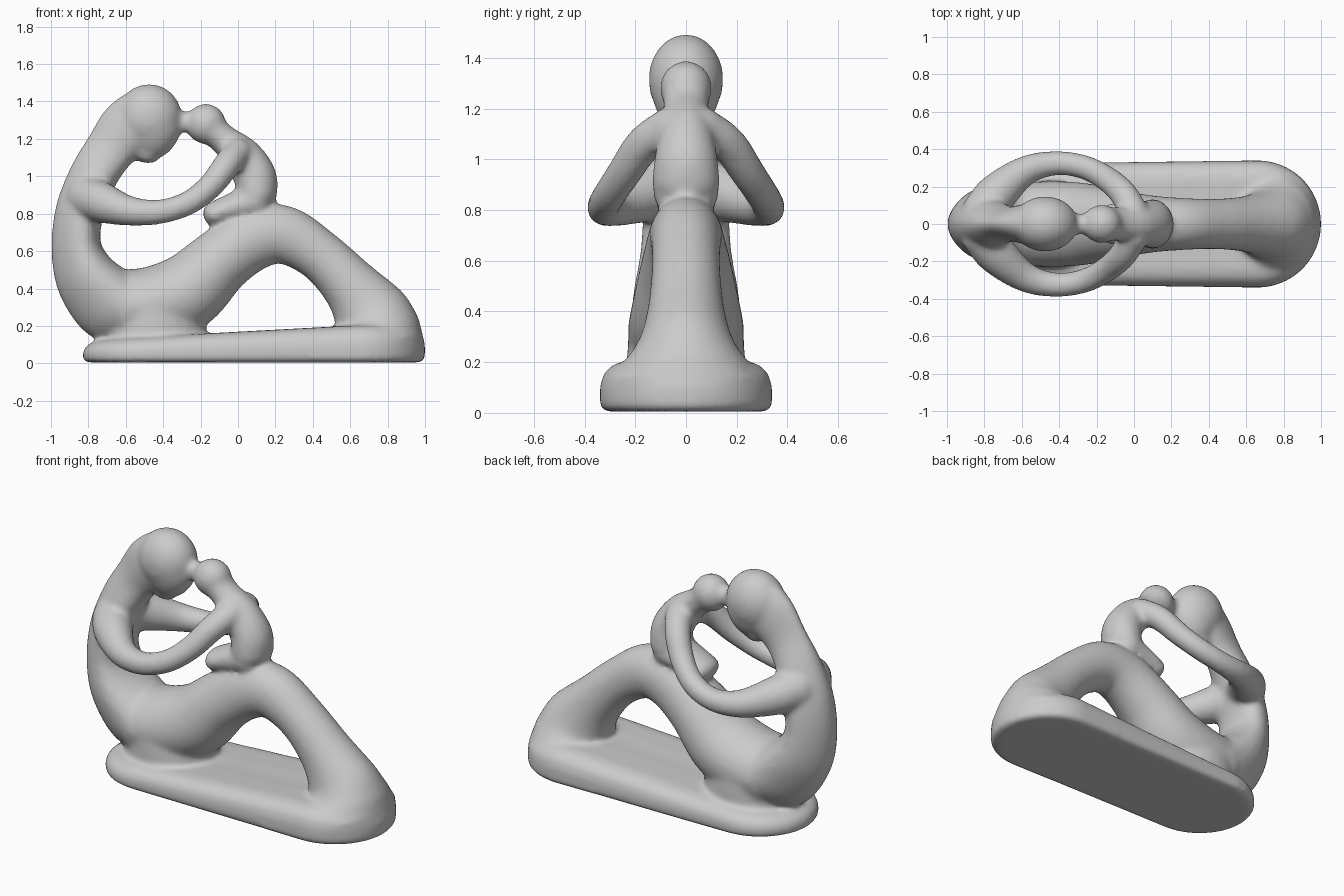
import bpy, bmesh, math
from mathutils import Vector, Matrix

cube = bpy.data.objects.get("Cube")
if cube:
    bpy.data.objects.remove(cube, do_unlink=True)

stone = bpy.data.materials.new("grey_stone")
stone.use_nodes = True
GREY = (0.6, 0.6, 0.6, 1)
stone.diffuse_color = GREY
stone.node_tree.nodes["Principled BSDF"].inputs["Base Color"].default_value = GREY

SIDES = 28
bm = bmesh.new()


def skin(rings):
    """Bridge equal rings of points into a closed shell."""
    loops = [[bm.verts.new(p) for p in ring] for ring in rings]
    for a, b in zip(loops, loops[1:]):
        n = len(a)
        for i in range(n):
            bm.faces.new((a[i], a[(i + 1) % n], b[(i + 1) % n], b[i]))
    bm.faces.new(loops[0][::-1])
    bm.faces.new(loops[-1])


def spline(stations, steps=6):
    """Catmull-Rom samples of position and radii together."""
    p = [Vector(s) for s in stations]
    p = [2 * p[0] - p[1]] + p + [2 * p[-1] - p[-2]]
    out = []
    for a, b, c, d in zip(p, p[1:], p[2:], p[3:]):
        for k in range(steps):
            t = k / steps
            out.append(0.5 * (2 * b + (c - a) * t + (2 * a - 5 * b + 4 * c - d) * t * t
                              + (3 * b - a - 3 * c + d) * t ** 3))
    return out + [p[-2]]


def limb(stations, egg=0):
    """Sweep an oval: stations are x, y, z, depth radius, width radius.
    A positive egg narrows the back of the oval."""
    pts = spline(stations)
    pos = [Vector(q[:3]) for q in pts]
    rings = []

    def ring(c, t, r, w):
        n = t.cross(Vector((0, 1, 0))).normalized()
        b = n.cross(t)
        rings.append([c + n * r * math.cos(a) + b * w * math.sin(a) * (1 - egg * math.cos(a))
                      for a in (i * math.tau / SIDES for i in range(SIDES))])

    last = len(pts) - 1
    caps = [math.radians(d) for d in (80, 55, 28)]
    for i, q in enumerate(pts):
        t = (pos[min(i + 1, last)] - pos[max(i - 1, 0)]).normalized()
        r, w = q[3], q[4]
        bulge = min(r, w, 0.1) * 0.8
        if i == 0:
            for a in caps:
                ring(pos[i] - t * bulge * math.sin(a), t, r * math.cos(a), w * math.cos(a))
        ring(pos[i], t, r, w)
        if i == last:
            for a in reversed(caps):
                ring(pos[i] + t * bulge * math.sin(a), t, r * math.cos(a), w * math.cos(a))
    skin(rings)


def ball(centre, radii):
    m = Matrix.Translation(centre) @ Matrix.Diagonal((*radii, 1))
    bmesh.ops.create_uvsphere(bm, u_segments=32, v_segments=20, radius=1, matrix=m)


# Plinth: long rounded slab that thickens toward the feet
def plinth():
    rings = []
    for inset, h in ((0.02, 0), (0, 0.12), (0, 0.5), (0.015, 0.75), (0.05, 0.93), (0.1, 1), (0.25, 1)):
        ring = []
        for i in range(64):
            a = (i + 0.5) * math.tau / 64
            c, s = math.cos(a), math.sin(a)
            cx, r = (0.66, 0.34) if c > 0 else (-0.505, 0.325)
            x = cx + (r - inset) * c
            ring.append(Vector((x, (r - inset) * s, 0.005 + h * min(0.2, 0.175 + 0.076 * x))))
        rings.append(ring)
    skin(rings)


plinth()

# Mother: torso and neck
limb([(-0.58, 0, 0.26, 0.17, 0.22), (-0.69, 0, 0.32, 0.2, 0.21), (-0.81, 0, 0.46, 0.17, 0.2),
      (-0.865, 0, 0.63, 0.133, 0.175), (-0.845, 0, 0.82, 0.13, 0.16), (-0.775, 0, 1.0, 0.13, 0.125),
      (-0.69, 0, 1.135, 0.135, 0.092), (-0.6, 0, 1.245, 0.157, 0.105), (-0.52, 0, 1.32, 0.152, 0.13)],
     egg=0.28)

# Mother: head tapering to the chin
ball((-0.475, 0, 1.315), (0.175, 0.148, 0.178))
limb([(-0.465, 0, 1.32, 0.165, 0.142), (-0.465, 0, 1.25, 0.16, 0.135), (-0.478, 0, 1.18, 0.13, 0.11),
      (-0.495, 0, 1.13, 0.085, 0.075)])

# Mother: hips flaring down onto the plinth
limb([(-0.44, 0, 0.09, 0.285, 0.235), (-0.45, 0, 0.2, 0.27, 0.235), (-0.47, 0, 0.32, 0.24, 0.225)])

# Mother: thigh, knee and shin forming an arch
limb([(-0.62, 0, 0.3, 0.2, 0.22), (-0.45, 0, 0.31, 0.21, 0.23), (-0.27, 0, 0.385, 0.205, 0.22),
      (-0.09, 0, 0.55, 0.175, 0.185), (0.08, 0, 0.665, 0.17, 0.155), (0.25, 0, 0.685, 0.157, 0.14),
      (0.44, 0, 0.575, 0.137, 0.135), (0.6, 0, 0.415, 0.155, 0.15), (0.7, 0, 0.28, 0.205, 0.185),
      (0.73, 0, 0.2, 0.237, 0.245), (0.74, 0, 0.12, 0.252, 0.315)])

# Child: body, lap, head and the touching noses
limb([(0.1, 0, 0.9, 0.11, 0.135), (0.09, 0, 1.0, 0.115, 0.125), (0.02, 0, 1.11, 0.105, 0.105),
      (-0.08, 0, 1.2, 0.08, 0.09), (-0.15, 0, 1.26, 0.085, 0.095)])
limb([(0.1, 0, 0.87, 0.1, 0.13), (-0.01, 0, 0.84, 0.08, 0.12), (-0.135, 0, 0.795, 0.065, 0.11)])
ball((-0.172, 0, 1.28), (0.108, 0.103, 0.108))
limb([(-0.35, 0, 1.29, 0.055, 0.055), (-0.24, 0, 1.29, 0.055, 0.055)])

# Shared arms: a ring from the mother's shoulders to the child's
for side in (-1, 1):
    arm = [(-0.81, 0.05, 0.89, 0.12), (-0.73, 0.165, 0.86, 0.11), (-0.58, 0.285, 0.815, 0.08),
           (-0.42, 0.325, 0.81, 0.066), (-0.27, 0.305, 0.855, 0.065), (-0.15, 0.245, 0.945, 0.068),
           (-0.06, 0.165, 1.06, 0.074), (0.0, 0.06, 1.13, 0.08)]
    limb([(x, y * side, z, r, r) for x, y, z, r in arm])

bmesh.ops.recalc_face_normals(bm, faces=bm.faces)
mesh = bpy.data.meshes.new("sculpture")
bm.to_mesh(mesh)
bm.free()
sculpture = bpy.data.objects.new("mother_and_child_sculpture", mesh)
bpy.context.collection.objects.link(sculpture)

# Fuse the forms into one skin and soften the joins
fuse = sculpture.modifiers.new("fuse", 'REMESH')
fuse.mode = 'VOXEL'
fuse.voxel_size = 0.014
fuse.use_smooth_shade = True
soften = sculpture.modifiers.new("soften", 'SMOOTH')
soften.factor = 0.5
soften.iterations = 14

evaluated = sculpture.evaluated_get(bpy.context.evaluated_depsgraph_get())
final = bpy.data.meshes.new_from_object(evaluated)
sculpture.modifiers.clear()
sculpture.data = final
final.materials.clear()
final.materials.append(stone)
for poly in final.polygons:
    poly.use_smooth = True
    poly.material_index = 0
